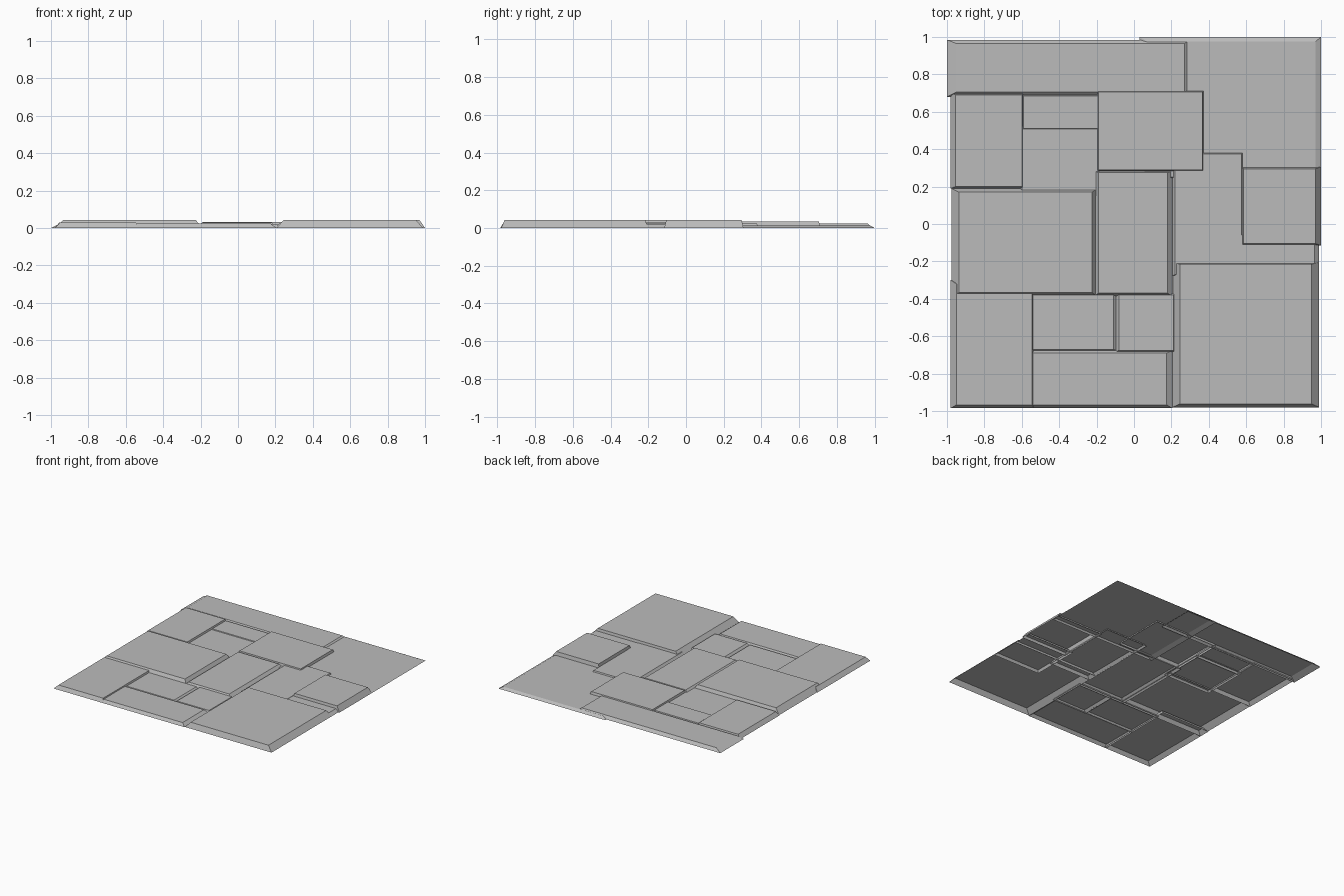
import bpy
import bmesh

if "Cube" in bpy.data.objects:
    bpy.data.objects.remove(bpy.data.objects["Cube"], do_unlink=True)

# One plain stone colour for every slab
stone = bpy.data.materials.new("grey_stone")
stone.use_nodes = True
colour = (0.5, 0.5, 0.5, 1)
stone.diffuse_color = colour
stone.node_tree.nodes["Principled BSDF"].inputs["Base Color"].default_value = colour


def slab(name, x0, x1, y0, y1, top, left=.01, right=.01, front=.01, back=.01):
    """Paving slab, open underneath: flat top and four sloping sides down to the ground."""
    bm = bmesh.new()
    base = [bm.verts.new((x, y, 0)) for x, y in ((x0, y0), (x1, y0), (x1, y1), (x0, y1))]
    xa, xb, ya, yb = x0 + left, x1 - right, y0 + front, y1 - back
    upper = [bm.verts.new((x, y, top)) for x, y in ((xa, ya), (xb, ya), (xb, yb), (xa, yb))]
    bm.faces.new(upper)
    for i in range(4):
        j = (i + 1) % 4
        bm.faces.new((base[i], base[j], upper[j], upper[i]))
    mesh = bpy.data.meshes.new(name)
    bm.to_mesh(mesh)
    bm.free()
    mesh.materials.append(stone)
    bpy.context.collection.objects.link(bpy.data.objects.new(name, mesh))


# Back row
slab("back_right_slab", .03, 1, .24, 1, .014, left=.04, right=.03, back=.025)
slab("back_left_slab", -1, .3, .68, .985, .024, left=.05, right=.03, front=.025, back=.02)

# Upper middle
slab("left_back_slab", -.98, -.59, .19, .7, .03, left=.025)
slab("small_back_strip", -.6, -.18, .5, .695, .022)
slab("small_back_slab", -.61, -.18, .14, .53, .016)
slab("centre_back_slab", -.2, .375, .28, .715, .033)

# Middle
slab("left_middle_slab", -.975, -.195, -.39, .19, .043, left=.04, right=.03, front=.025, back=.02)
slab("centre_slab", -.22, .21, -.39, .285, .03, left=.03, right=.03, front=.02)
slab("right_inner_slab", .2, .585, -.28, .385, .024, left=.02)
slab("right_low_slab", .56, .99, -.45, -.05, .022, right=.025)
slab("right_middle_slab", .575, 1, -.115, .305, .043, right=.03)

# Front row
slab("front_left_slab", -.98, -.535, -.985, -.3, .03, left=.03, front=.018, back=.02)
slab("front_small_slab", -.55, -.09, -.68, -.37, .017, right=.02)
slab("front_square_slab", -.1, .22, -.685, -.37, .02, left=.02)
slab("front_middle_slab", -.55, .205, -.985, -.675, .023, right=.03, front=.018, back=.015)
slab("front_right_slab", .205, .99, -.98, -.205, .043, left=.04, right=.04, front=.018)
